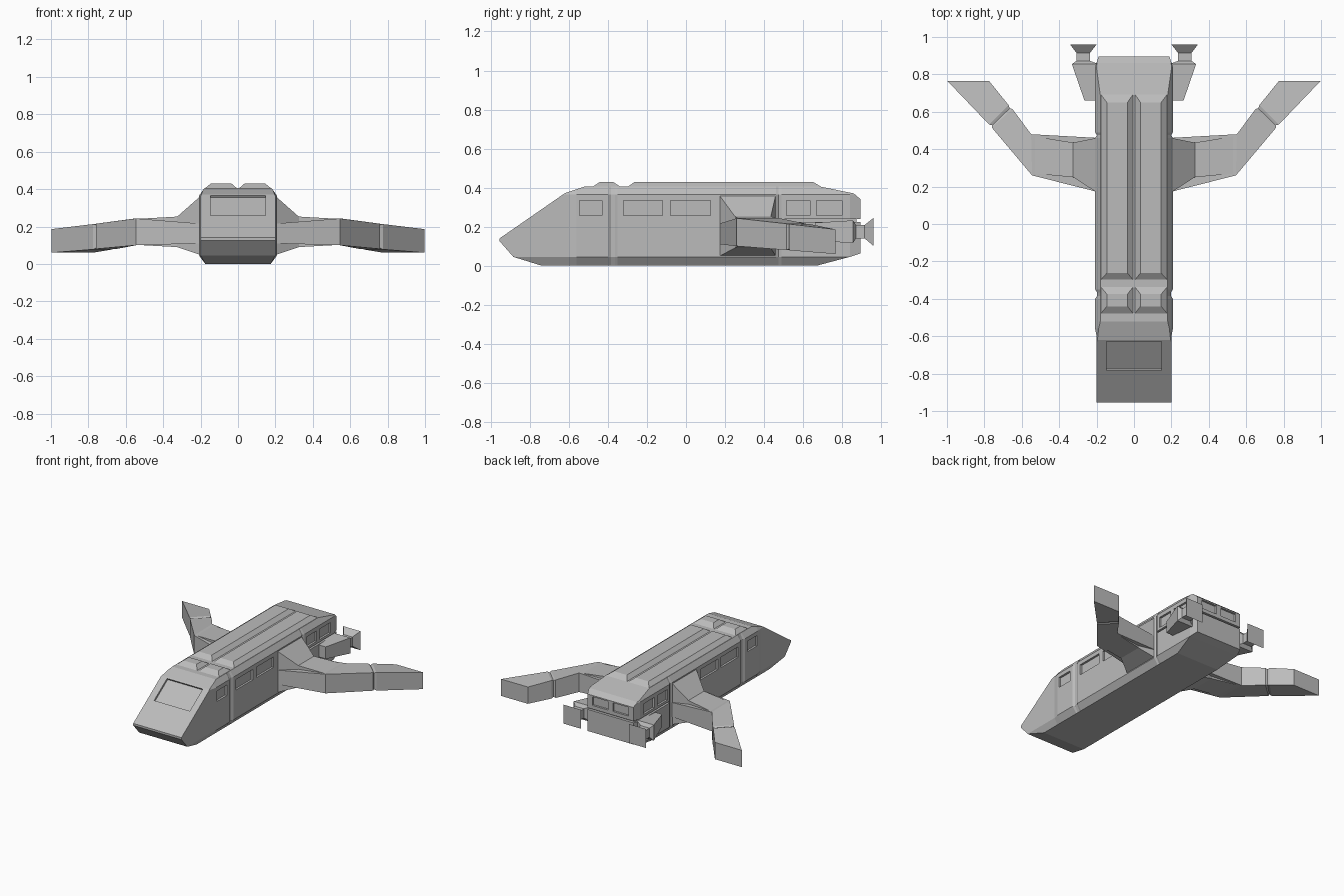
import bpy, bmesh
from mathutils import Vector

cube = bpy.data.objects.get("Cube")
if cube:
    bpy.data.objects.remove(cube, do_unlink=True)

grey = bpy.data.materials.new("hull grey")
grey.use_nodes = True
grey.diffuse_color = (0.5, 0.5, 0.5, 1)
grey.node_tree.nodes["Principled BSDF"].inputs["Base Color"].default_value = (0.5, 0.5, 0.5, 1)


def finish(name, bm):
    bmesh.ops.recalc_face_normals(bm, faces=bm.faces)
    mesh = bpy.data.meshes.new(name)
    bm.to_mesh(mesh)
    bm.free()
    mesh.materials.append(grey)
    ob = bpy.data.objects.new(name, mesh)
    bpy.context.collection.objects.link(ob)
    return ob


def loft(bm, rings):
    """Skin a list of closed rings and cap both ends."""
    loops = [[bm.verts.new(p) for p in ring] for ring in rings]
    n = len(loops[0])
    for a, b in zip(loops, loops[1:]):
        for i in range(n):
            j = (i + 1) % n
            bm.faces.new((a[i], a[j], b[j], b[i]))
    bm.faces.new(loops[0])
    bm.faces.new(loops[-1][::-1])


def sided(rings, side):
    return [[(x * side, y, z) for x, y, z in ring] for ring in rings]


def box(bm, x0, x1, y0, y1, z0, z1):
    loft(bm, [[(x0, y, z0), (x1, y, z0), (x1, y, z1), (x0, y, z1)] for y in (y0, y1)])


def both_sides(name, rings):
    for side, label in ((1, "left"), (-1, "right")):
        bm = bmesh.new()
        loft(bm, sided(rings, side))
        finish(f"{label}_{name}", bm)


# Hull: one section swept along y, with shallow joint grooves
def hull_ring(y, w):
    half = [(0.175, 0), (w, 0.045), (w, 0.365), (0.18, 0.405)]
    return [(x, y, z) for x, z in half] + [(-x, y, z) for x, z in reversed(half)]


stations = [(-1.1, 0.2), (-0.6, 0.2), (-0.56, 0.208), (-0.4, 0.208), (-0.385, 0.198),
            (-0.365, 0.198), (-0.35, 0.208), (0.46, 0.208), (0.475, 0.198),
            (0.49, 0.208), (0.84, 0.208), (0.91, 0.185), (1.1, 0.185)]
bm = bmesh.new()
loft(bm, [hull_ring(y, w) for y, w in stations])

# Slanted nose, belly and tail cuts, each as a line in the side profile
cuts = [((-0.955, 0.14), (-0.62, 0.372)), ((-0.62, 0.372), (-0.52, 0.405)),
        ((0.69, 0.405), (0.86, 0.37)), ((0.86, 0.37), (0.895, 0.34)),
        ((0.895, 0.34), (0.895, 0.1)), ((0.885, 0.06), (0.84, 0.045)),
        ((0.84, 0.045), (0.67, 0)), ((-0.74, 0), (-0.885, 0.045)),
        ((-0.885, 0.045), (-0.955, 0.125)), ((-0.955, 0.125), (-0.955, 0.14))]
for (y0, z0), (y1, z1) in cuts:
    bmesh.ops.bisect_plane(bm, geom=bm.verts[:] + bm.edges[:] + bm.faces[:], dist=1e-5,
                           plane_co=(0, y0, z0), plane_no=(0, z0 - z1, y1 - y0),
                           clear_outer=True)
    bmesh.ops.holes_fill(bm, edges=[e for e in bm.edges if e.is_boundary], sides=0)
hull = finish("hull", bm)

# Recesses: side windows, rear windows, windscreen and tail slot
bm = bmesh.new()
for side in (1, -1):
    for y0, y1 in ((-0.545, -0.43), (-0.32, -0.12), (-0.08, 0.125), (0.515, 0.635), (0.67, 0.8)):
        box(bm, side * 0.193, side * 0.25, y0, y1, 0.257, 0.335)
    box(bm, side * 0.02, side * 0.15, 0.88, 0.95, 0.265, 0.33)
along = Vector((0, 0.335, 0.232)).normalized()
out = Vector((0, -along.z, along.y))
base = Vector((0, -0.955, 0.14))
loft(bm, [[base + along * t + out * d + Vector((x, 0, 0))
           for x, t in ((-0.148, 0.21), (0.148, 0.21), (0.148, 0.397), (-0.148, 0.397))]
          for d in (-0.014, 0.05)])
slot = [(0.3, 0.49), (0.3, 1), (-0.3, 1), (-0.3, 0.49),
        (-0.19, 0.49), (-0.19, 0.875), (0.19, 0.875), (0.19, 0.49)]
loft(bm, [[(x, y, z) for x, y in slot] for z in (0.225, 0.238)])
cutter = finish("recess_cutter", bm)
cutter.hide_render = True
mod = hull.modifiers.new("recesses", 'BOOLEAN')
mod.operation = 'DIFFERENCE'
mod.solver = 'EXACT'
mod.object = cutter
bpy.context.view_layer.objects.active = hull
bpy.ops.object.modifier_apply(modifier=mod.name)
bpy.data.objects.remove(cutter, do_unlink=True)


# Roof ridges: chamfered strips either side of a centre valley
def ridge(name, y0, y1, y2, y3):
    base = [(0, y0, 0.4), (0.183, y0, 0.4), (0.183, y3, 0.4), (0, y3, 0.4)]
    top = [(0.035, y1, 0.43), (0.145, y1, 0.43), (0.145, y2, 0.43), (0.035, y2, 0.43)]
    both_sides(name, [base, top])


ridge("front_roof_ridge", -0.485, -0.44, -0.375, -0.33)
ridge("long_roof_ridge", -0.305, -0.262, 0.65, 0.7)


# Wings: swept box sections given by leading and trailing corners
def wing_ring(lead, trail, z0, z1):
    return [(*lead, z0), (*trail, z0), (*trail, z1), (*lead, z1)]


both_sides("wing", [
    wing_ring((0.19, 0.17), (0.19, 0.46), 0.11, 0.215),
    wing_ring((0.545, 0.26), (0.55, 0.48), 0.1, 0.243),
    wing_ring((0.76, 0.515), (0.65, 0.615), 0.08, 0.215),
    wing_ring((0.757, 0.527), (0.665, 0.618), 0.086, 0.208),
    wing_ring((0.775, 0.532), (0.67, 0.635), 0.078, 0.213),
    wing_ring((0.998, 0.765), (0.775, 0.765), 0.06, 0.186)])


# Wing root fairing tapering from the hull side into the wing
both_sides("wing_fairing", [
    wing_ring((0.19, 0.163), (0.19, 0.462), 0.045, 0.372),
    wing_ring((0.325, 0.25), (0.325, 0.435), 0.09, 0.253),
    wing_ring((0.54, 0.27), (0.54, 0.47), 0.102, 0.241)])


# Engines: tapered pod, narrow neck and flared nozzle
def engine_ring(x0, x1, y, z0, z1):
    return [(x0, y, z0), (x1, y, z0), (x1, y, z1), (x0, y, z1)]


both_sides("engine", [
    engine_ring(0.19, 0.265, 0.66, 0.13, 0.22),
    engine_ring(0.19, 0.332, 0.855, 0.115, 0.232),
    engine_ring(0.235, 0.308, 0.872, 0.14, 0.208),
    engine_ring(0.235, 0.308, 0.915, 0.14, 0.208),
    engine_ring(0.2, 0.342, 0.96, 0.102, 0.244)])
